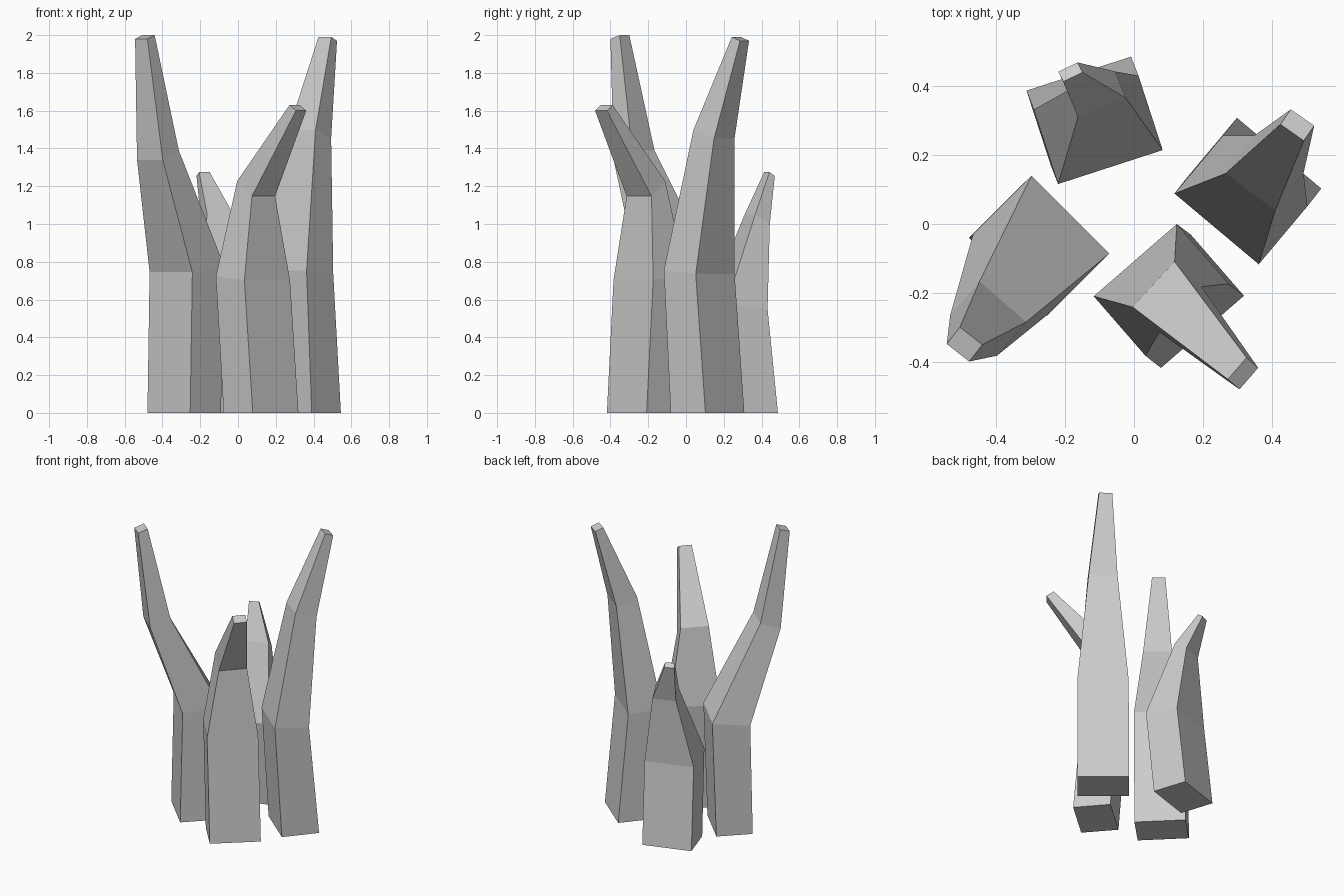
import bpy
import bmesh
from math import radians
from mathutils import Matrix, Vector

cube = bpy.data.objects.get("Cube")
if cube:
    bpy.data.objects.remove(cube, do_unlink=True)

# One plain grey for everything
grey = bpy.data.materials.new("stone_grey")
grey.use_nodes = True
grey.diffuse_color = (0.6, 0.6, 0.6, 1)
shader = next(n for n in grey.node_tree.nodes if n.type == 'BSDF_PRINCIPLED')
shader.inputs["Base Color"].default_value = grey.diffuse_color

# Widths of the base, knuckle, bend and tip sections shared by the large prongs
LARGE = (0.32, 0.32, 0.18, 0.083)
SMALL = (0.32, 0.32, 0.15, 0.062)


def section(bm, centre, heading, width, depth, drop):
    """Add a four-cornered section whose outward side is lowered by drop."""
    turn = Matrix.Rotation(radians(heading), 3, 'Z')
    corners = []
    for out, side in ((-1, -1), (1, -1), (1, 1), (-1, 1)):
        offset = turn @ Vector((out * depth, side * width, -out * drop)) / 2
        corners.append(bm.verts.new(Vector(centre) + offset))
    return corners


def prong(name, widths, sections):
    """Loft a capped, flat-faced prong through its sections."""
    bm = bmesh.new()
    rings = [section(bm, centre, heading, width, depth, drop)
             for width, (centre, heading, depth, drop) in zip(widths, sections)]
    for low, high in zip(rings, rings[1:]):
        for i in range(4):
            j = (i + 1) % 4
            bm.faces.new((low[i], low[j], high[j], high[i]))
    bm.faces.new(rings[0])
    bm.faces.new(rings[-1])
    bmesh.ops.recalc_face_normals(bm, faces=bm.faces)
    mesh = bpy.data.meshes.new(name)
    bm.to_mesh(mesh)
    bm.free()
    mesh.materials.append(grey)
    obj = bpy.data.objects.new(name, mesh)
    bpy.context.collection.objects.link(obj)
    return obj


# Each section: centre, outward heading, depth, drop of the outer edge
# Tall prong leaning to the front right
prong("front_right_prong", LARGE, (
    ((-0.285, -0.072, 0), 225, 0.23, 0),
    ((-0.27, -0.058, 0.76), 225, 0.24, 0.03),
    ((-0.424, -0.275, 1.365), 229, 0.13, 0.05),
    ((-0.493, -0.35, 1.99), 232, 0.062, 0.02),
))

# Sharply bent prong leaning to the front left
prong("front_left_prong", LARGE, (
    ((0.122, -0.225, 0), -49, 0.235, 0),
    ((0.079, -0.192, 0.713), -49, 0.23, 0.02),
    ((0.096, -0.212, 1.187), -43, 0.107, 0.08),
    ((0.317, -0.435, 1.615), -41, 0.045, 0.03),
))

# Tall prong leaning to the back left
prong("back_left_prong", LARGE, (
    ((0.345, 0.114, 0), 50, 0.24, 0),
    ((0.311, 0.07, 0.745), 50, 0.22, 0.02),
    ((0.38, 0.148, 1.475), 53, 0.137, 0.045),
    ((0.475, 0.288, 1.98), 55, 0.053, 0.02),
))

# Short prong at the back right
prong("back_right_prong", SMALL, (
    ((-0.125, 0.328, 0), 108, 0.23, 0),
    ((-0.104, 0.274, 0.565), 108, 0.228, 0.03),
    ((-0.109, 0.377, 1.025), 112, 0.083, 0.05),
    ((-0.185, 0.442, 1.265), 116, 0.032, 0.02),
))
